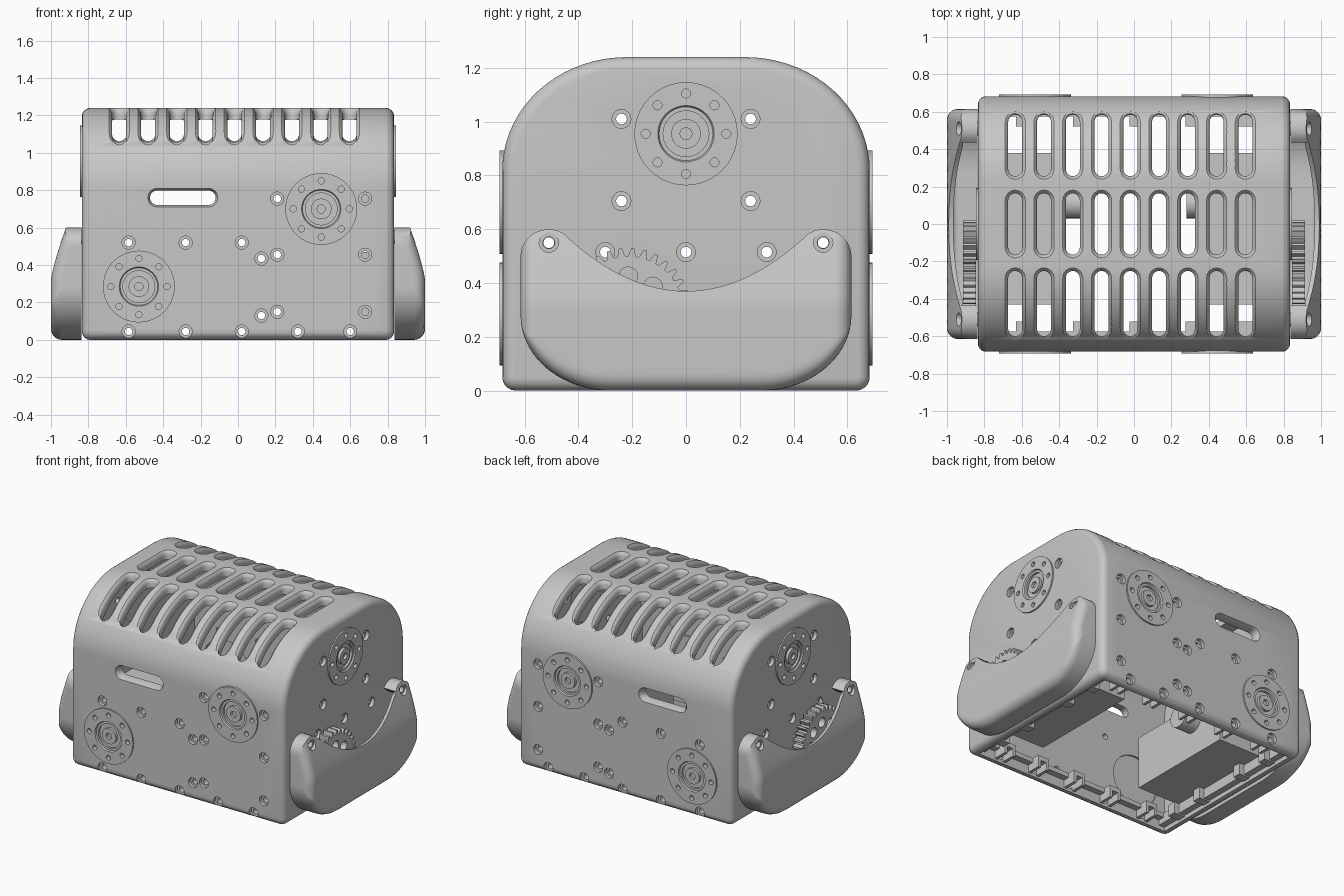
import bpy, bmesh
from math import sin, cos, pi, sqrt
from mathutils import Vector, Matrix

if "Cube" in bpy.data.objects:
    bpy.data.objects.remove(bpy.data.objects["Cube"])

grey = bpy.data.materials.new("plain_grey")
grey.use_nodes = True
grey.diffuse_color = (0.57, 0.57, 0.57, 1)
grey.node_tree.nodes["Principled BSDF"].inputs["Base Color"].default_value = grey.diffuse_color


def make(name, bm):
    bmesh.ops.recalc_face_normals(bm, faces=bm.faces)
    mesh = bpy.data.meshes.new(name)
    bm.to_mesh(mesh)
    bm.free()
    mesh.materials.append(grey)
    obj = bpy.data.objects.new(name, mesh)
    bpy.context.collection.objects.link(obj)
    return obj


def modify(obj, kind, **settings):
    mod = obj.modifiers.new(kind, kind)
    for key, value in settings.items():
        setattr(mod, key, value)
    bpy.context.view_layer.objects.active = obj
    bpy.ops.object.modifier_apply(modifier=mod.name)


def cut(obj, bm):
    cutter = make("cutter", bm)
    cutter.hide_render = True
    modify(obj, 'BOOLEAN', operation='DIFFERENCE', solver='EXACT', object=cutter)
    bpy.data.objects.remove(cutter)


def smooth(obj, angle=0.6):
    bpy.ops.object.select_all(action='DESELECT')
    obj.select_set(True)
    bpy.context.view_layer.objects.active = obj
    bpy.ops.object.shade_smooth_by_angle(angle=angle)


def loft(bm, rings):
    """Join rings of points into a closed solid."""
    rings = [[bm.verts.new(p) for p in ring] for ring in rings]
    bm.faces.new(rings[0])
    bm.faces.new(rings[-1][::-1])
    for a, b in zip(rings, rings[1:]):
        for i in range(len(a)):
            j = (i + 1) % len(a)
            bm.faces.new((a[i], b[i], b[j], a[j]))


def prism(bm, points, axis, lo, hi):
    """Extrude a flat outline along an axis."""
    def at(p, h):
        return {'x': (h, *p), 'y': (p[0], h, p[1]), 'z': (*p, h)}[axis]
    loft(bm, [[at(p, h) for p in points] for h in (lo, hi)])


def arc(cu, cv, ru, rv, start, end, n=12):
    return [(cu + ru * cos(t), cv + rv * sin(t))
            for t in (start + (end - start) * i / n for i in range(n + 1))]


def circle(u, v, r, n=24):
    return arc(u, v, r, r, 0, 2 * pi, n)[:-1]


def stadium(u, v, r, straight, upright=False):
    """Round-ended slot; its straight sides are divided so that it can follow a curve."""
    steps = [straight * (1 - i / 4) for i in range(1, 8)]
    pts = arc(straight, 0, r, r, -pi / 2, pi / 2, 8) + [(d, r) for d in steps]
    pts += arc(-straight, 0, r, r, pi / 2, 3 * pi / 2, 8) + [(-d, -r) for d in steps]
    return [(u - b, v + a) if upright else (u + a, v + b) for a, b in pts]


def lathe(profile, n=40):
    bm = bmesh.new()
    verts = [bm.verts.new((r, 0, h)) for r, h in profile]
    edges = [bm.edges.new(pair) for pair in zip(verts, verts[1:])]
    bmesh.ops.spin(bm, geom=verts + edges, axis=(0, 0, 1), cent=(0, 0, 0),
                   angle=2 * pi, steps=n)
    bmesh.ops.remove_doubles(bm, verts=bm.verts, dist=1e-4)
    return bm


def box(name, xs, ys, zs):
    (x0, x1), (y0, y1) = sorted(xs), sorted(ys)
    bm = bmesh.new()
    prism(bm, [(x0, y0), (x1, y0), (x1, y1), (x0, y1)], 'z', *zs)
    return make(name, bm)


# Housing: rounded-roof shell with an open underside
half = (arc(0.633, 0.05, 0.05, 0.05, -pi / 2, 0, 5)
        + arc(0.22, 0.82, 0.463, 0.42, 0, pi / 2, 18))
bm = bmesh.new()
prism(bm, half + [(-y, z) for y, z in reversed(half)], 'x', -0.835, 0.835)
housing = make("housing", bm)
modify(housing, 'BEVEL', width=0.045, segments=4, limit_method='ANGLE', angle_limit=1.0)
inner = [(0.62, -0.1)] + arc(0.22, 0.82, 0.4, 0.36, 0, pi / 2, 18)
bm = bmesh.new()
prism(bm, inner + [(-y, z) for y, z in reversed(inner)], 'x', -0.775, 0.775)
cut(housing, bm)


def roof(y):
    return 0.82 + 0.42 * sqrt(max(0, 1 - (max(0, abs(y) - 0.22) / 0.463) ** 2))


# Roof vents in three rows, flared where they meet the outer surface
bm = bmesh.new()
for i in range(9):
    for y, straight in ((0.42, 0.127), (0, 0.127), (-0.425, 0.137)):
        rings = []
        for grow, height in ((0, lambda v: 0.8), (0, lambda v: roof(v) - 0.024),
                             (0.006, lambda v: roof(v) - 0.01), (0.02, lambda v: roof(v) + 0.003),
                             (0.02, lambda v: 1.4)):
            outline = stadium(-0.635 + 0.1538 * i, y, 0.0375 + grow, straight, True)
            rings.append([(u, v, height(v)) for u, v in outline])
        loft(bm, rings)
cut(housing, bm)

# Bolt holes, hub openings and the grip slot
side_bolts = [(0.125, 0.435), (0.125, 0.13)]
side_bolts += [(x, 0.52) for x in (-0.585, -0.28, 0.02)]
side_bolts += [(x, z) for x in (0.21, 0.68) for z in (0.15, 0.455, 0.755)]
rim_x = (-0.585, -0.28, 0.02, 0.32, 0.6)
side_bolts += [(x, 0.045) for x in rim_x]
end_bolts = [(0, 0.515)] + [(s * y, z) for s in (-1, 1)
                            for y, z in ((0.24, 1.01), (0.24, 0.705), (0.3, 0.515), (0.51, 0.55))]
side_hubs = [(-0.53, 0.285), (0.445, 0.7)]
end_hubs = [(0, 0.955)]
for axis, bolts, hubs, face in (('y', side_bolts, side_hubs, 0.683),
                                ('x', end_bolts, end_hubs, 0.835)):
    through, bores = bmesh.new(), bmesh.new()
    for u, v in bolts:
        prism(through, circle(u, v, 0.02, 16), axis, -1.2, 1.2)
        for s in (-1, 1):
            prism(bores, circle(u, v, 0.035), axis, *sorted((s * (face - 0.025), s * 1.1)))
    for u, v in hubs:
        prism(through, circle(u, v, 0.18, 40), axis, -1.2, 1.2)
    if axis == 'y':
        loft(through, [[(u, h, v) for u, v in stadium(-0.295, 0.76, r, 0.137)]
                       for h, r in ((-0.686, 0.052), (-0.66, 0.039), (0.66, 0.039), (0.686, 0.052))])
    cut(housing, through)
    cut(housing, bores)
smooth(housing)

# Round hub plates with eight screw holes
hub = make("hub_plate", lathe([(0, -0.05), (0.185, -0.05), (0.185, -0.01), (0.192, -0.01), (0.192, 0.01),
                               (0.105, 0.01), (0.1, 0), (0.085, 0), (0.085, -0.015), (0.055, -0.015),
                               (0.055, 0.004), (0.022, 0.004), (0.022, -0.015), (0, -0.015)]))
bm = bmesh.new()
for i in range(8):
    prism(bm, circle(0.15 * cos(i * pi / 4), 0.15 * sin(i * pi / 4), 0.017, 12), 'z', -0.02, 0.1)
cut(hub, bm)
smooth(hub)
spots = [((x, s * 0.683, z), (0, s, 0)) for s in (-1, 1) for x, z in side_hubs]
spots += [((s * 0.835, y, z), (s, 0, 0)) for s in (-1, 1) for y, z in end_hubs]
for i, (place, out) in enumerate(spots):
    obj = hub if i == 0 else hub.copy()
    obj.name = f"hub_plate_{i + 1}"
    if i:
        bpy.context.collection.objects.link(obj)
    obj.matrix_world = Matrix.Translation(place) @ Vector(out).to_track_quat('Z', 'Y').to_matrix().to_4x4()


# End guards: scooped shells described by a lower edge, an upper edge and a bulge
def lower(y):
    return 0.28 - 0.28 * sqrt(max(0, 1 - (max(0, abs(y) - 0.28) / 0.335) ** 2))


def upper(y):
    if abs(y) < 0.46:
        return 0.37 + 0.218 * (y / 0.46) ** 2
    return 0.5 + 0.1 * sqrt(max(0, 1 - ((abs(y) - 0.51) / 0.105) ** 2))


def bulge(y, z):
    top = 1.0 - 0.08 * (max(0, z - 0.32) / 0.28) ** 1.25
    gap = min(z - lower(y), 0.615 - abs(y), 0.06)
    return top - 0.06 + sqrt(max(0, 0.06 ** 2 - (0.06 - gap) ** 2))


def guard(name, s):
    bm = bmesh.new()
    cols, rows, grid = 56, 18, []
    for i in range(cols + 1):
        y = 0.615 * sin(pi * (i / cols - 0.5))
        zs = [lower(y) + (upper(y) - lower(y)) * (1 - cos(pi / 2 * j / rows)) for j in range(rows + 1)]
        grid.append([bm.verts.new((s * bulge(y, z), y, z)) for z in zs])
    for a, b in zip(grid, grid[1:]):
        for j in range(rows):
            bm.faces.new((a[j], b[j], b[j + 1], a[j + 1]))
    open_top = {row[-1] for row in grid if abs(row[-1].co.y) < 0.45}
    rim = [e for e in bm.edges if e.is_boundary and not all(v in open_top for v in e.verts)]
    for v in bmesh.ops.extrude_edge_only(bm, edges=rim)["geom"]:
        if isinstance(v, bmesh.types.BMVert):
            v.co.x = s * 0.837
    obj = make(name, bm)
    out = sum((f.normal.x * f.area for f in obj.data.polygons)) * s
    modify(obj, 'SOLIDIFY', thickness=0.025, offset=-1 if out > 0 else 1)
    # Pivot openings in the two tips
    holes = bmesh.new()
    for y in (-0.51, 0.51):
        prism(holes, circle(y, 0.55, 0.036), 'x', *sorted((s * 0.8, s * 1.1)))
    cut(obj, holes)
    smooth(obj, 0.8)


def gear(name, s):
    bm = bmesh.new()
    teeth, points = 32, []
    for i in range(teeth):
        for shift, r in ((0, 0.205), (0.3, 0.205), (0.5, 0.235), (0.75, 0.235)):
            t = 2 * pi * (i + shift) / teeth
            points.append((-0.215 + r * cos(t), 0.295 + r * sin(t)))
    prism(bm, points, 'x', *sorted((s * 0.845, s * 0.915)))
    obj = make(name, bm)
    bm = bmesh.new()
    for i in range(8):
        t = i * pi / 4
        prism(bm, circle(-0.215 + 0.13 * cos(t), 0.295 + 0.13 * sin(t), 0.035, 16), 'x', -1, 1)
    cut(obj, bm)


for side, s in (("left", 1), ("right", -1)):
    guard(f"{side}_guard", s)
    gear(f"{side}_gear", s)
    # Hollow pivot posts in the guard tips
    for k, y in (("front", -0.51), ("back", 0.51)):
        post = make(f"{side}_{k}_post", lathe([(0.022, 0), (0.022, 0.095), (0.038, 0.095),
                                               (0.038, 0), (0.022, 0)], 24))
        post.matrix_world = Matrix.Translation((s * 0.83, y, 0.55)) @ Matrix.Rotation(s * pi / 2, 4, 'Y')
        smooth(post)
    # Motor block and its drum inside the housing
    box(f"{side}_motor", (s * 0.4, s * 0.77), (-0.43, 0.38), (0.1, 0.47))
    bm = bmesh.new()
    prism(bm, circle(0.11, 0.35, 0.08), 'x', *sorted((s * 0.28, s * 0.42)))
    smooth(make(f"{side}_motor_drum", bm))
    # Underside frame, short rails with lugs
    box(f"{side}_frame_rail", (s * 0.73, s * 0.79), (-0.63, 0.63), (0.03, 0.1))
    for i, y in enumerate((-0.45, -0.2, 0.2, 0.45)):
        box(f"{side}_end_lug_{i}", (s * 0.69, s * 0.78), (y - 0.03, y + 0.03), (0.02, 0.1))

# Underside frame, long rails with forked lugs around each bolt
for side, s in (("front", -1), ("back", 1)):
    ys = (s * 0.52, s * 0.63)
    box(f"{side}_frame_rail", (-0.78, 0.78), (s * 0.575, s * 0.63), (0.068, 0.1))
    box(f"{side}_upper_boss", (0.64, 0.72), ys, (0.71, 0.79))
    for i, x in enumerate(rim_x):
        box(f"{side}_lug_{i}", (x - 0.045, x + 0.045), ys, (0.068, 0.1))
        for d in (-0.034, 0.034):
            box(f"{side}_lug_fork_{i}", (x + d - 0.011, x + d + 0.011), ys, (0.015, 0.07))
